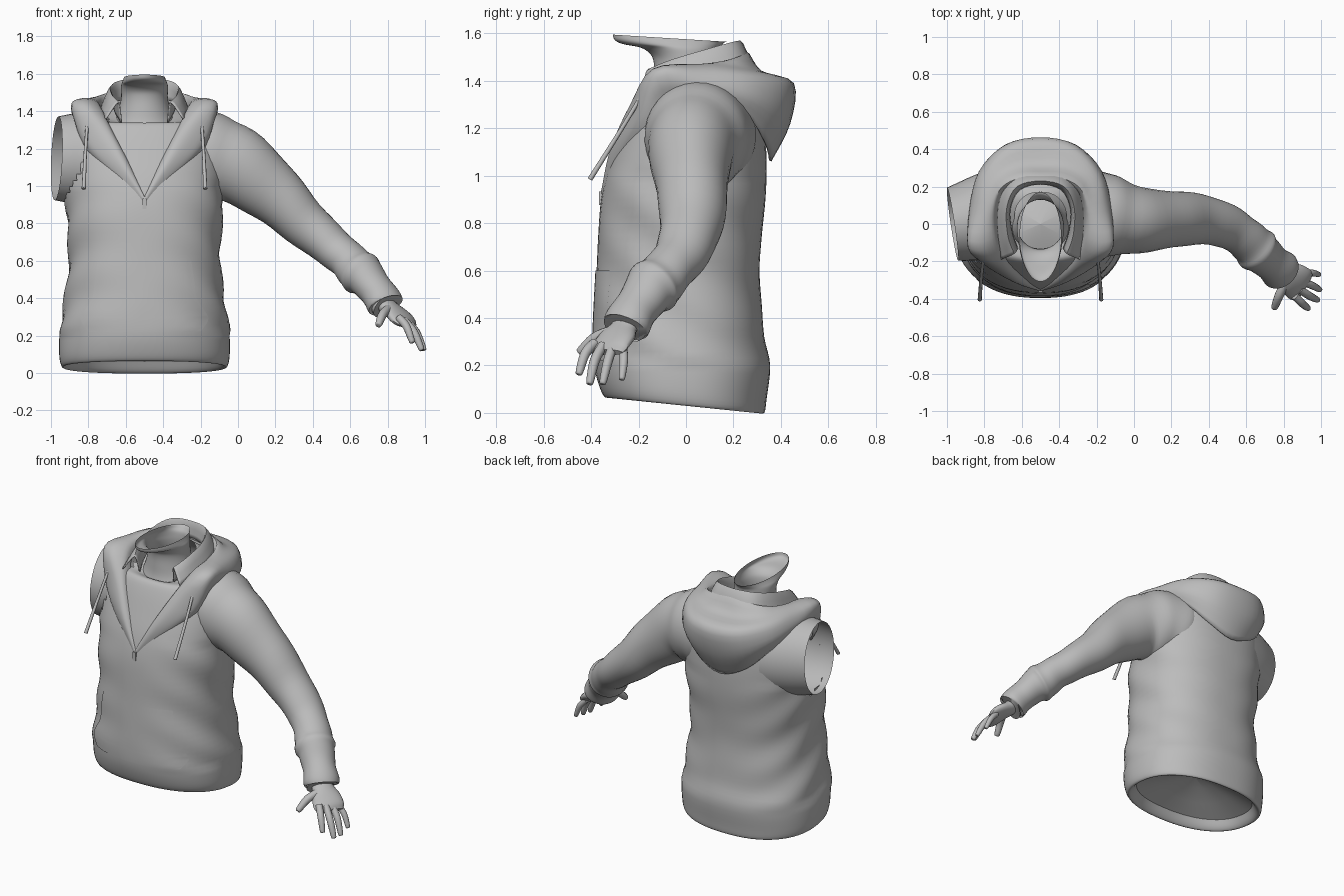
import bpy, bmesh, math
from mathutils import Vector

if "Cube" in bpy.data.objects:
    bpy.data.objects.remove(bpy.data.objects["Cube"])

MID = -0.5  # body centre line
grey = bpy.data.materials.new("soft grey")
grey.use_nodes = True
grey.diffuse_color = (0.5, 0.5, 0.5, 1)
grey.node_tree.nodes["Principled BSDF"].inputs["Base Color"].default_value = (0.5, 0.5, 0.5, 1)


def finish(name, bm, angle=50):
    bmesh.ops.remove_doubles(bm, verts=bm.verts, dist=0.0005)
    bmesh.ops.recalc_face_normals(bm, faces=bm.faces)
    mesh = bpy.data.meshes.new(name)
    bm.to_mesh(mesh)
    bm.free()
    mesh.materials.append(grey)
    ob = bpy.data.objects.new(name, mesh)
    bpy.context.collection.objects.link(ob)
    bpy.ops.object.select_all(action='DESELECT')
    ob.select_set(True)
    bpy.context.view_layer.objects.active = ob
    bpy.ops.object.shade_smooth_by_angle(angle=math.radians(angle))
    return ob


def smooth(rows, steps):
    """Catmull-Rom interpolation through rows of numbers."""
    out = []
    for i in range(len(rows) - 1):
        a, b, c, d = rows[max(i - 1, 0)], rows[i], rows[i + 1], rows[min(i + 2, len(rows) - 1)]
        for s in range(steps):
            t = s / steps
            out.append([q + t * (r - p) / 2 + t * t * (2 * p - 5 * q + 4 * r - w) / 2
                        + t ** 3 * (3 * q - p - 3 * r + w) / 2 for p, q, r, w in zip(a, b, c, d)])
    return out + [list(rows[-1])]


def loft(rings, closed=True, cap=False):
    bm = bmesh.new()
    vs = [[bm.verts.new(p) for p in r] for r in rings]
    n = len(vs[0])
    for a, b in zip(vs, vs[1:]):
        for i in range(n if closed else n - 1):
            j = (i + 1) % n
            bm.faces.new((a[i], a[j], b[j], b[i]))
    if cap:
        bm.faces.new(vs[0])
        bm.faces.new(vs[-1])
    return bm


def body_ring(zf, zb, hx, yf, yb, power=2.3, wrinkle=0.0, n=64):
    """Upright cross-section with its own front and back height."""
    pts = []
    for i in range(n):
        a = math.tau * i / n
        c, s = math.cos(a), math.sin(a)
        x = math.copysign(abs(c) ** (2 / power), c)
        y = math.copysign(abs(s) ** (2 / power), s)
        z = zf + (zb - zf) * (y + 1) / 2
        k = 1 + wrinkle * abs(c) * math.sin(24 * z + 5 * y + 2 * c)
        pts.append(Vector((MID + hx * x * k, (yf + yb) / 2 + (yb - yf) / 2 * y * k, z)))
    return pts


def tube(name, rows, n=24, steps=4, cap=True, wrinkle=0.0):
    """Sweep of rows (x, y, z, side radius, upper radius)."""
    rows = smooth(rows, steps)
    centres = [Vector(r[:3]) for r in rows]
    rings = []
    for i, (c, r) in enumerate(zip(centres, rows)):
        d = (centres[min(i + 1, len(rows) - 1)] - centres[max(i - 1, 0)]).normalized()
        u = d.cross(Vector((0, 0, 1))).normalized()
        v = u.cross(d)
        ring = []
        for k in range(n):
            a = math.tau * k / n
            f = 1 + wrinkle * math.sin(i * 1.1 + 2 * math.sin(a))
            ring.append(c + f * (u * r[3] * math.cos(a) + v * r[4] * math.sin(a)))
        rings.append(ring)
    return finish(name, loft(rings, cap=cap))


def draped(name, half, steps, thickness):
    """Half of a garment edge, front to back, mirrored across the body."""
    width = len(half[0])
    # a mirrored extra station keeps the back of the drape round
    half = half + [[(-x, y, z) for x, y, z in half[-2]]]
    flat = smooth([[v for p in s for v in p] for s in half], steps)[:-steps]
    right = [smooth([r[3 * k:3 * k + 3] for k in range(width)], steps) for r in flat]
    rings = [[(MID + x, y, z) for x, y, z in r] for r in right]
    rings += [[(MID - x, y, z) for x, y, z in r] for r in reversed(right)]
    ob = finish(name, loft(rings, closed=False))
    m = ob.modifiers.new("cloth", 'SOLIDIFY')
    m.thickness = thickness
    return ob


# Sweatshirt body: hem turned inward, waistband, chest, shoulders, neckline
body_rows = [
    (.12, .06, .39, -.29, .28), (.08, .01, .415, -.315, .305), (.065, .0, .44, -.34, .33),
    (.11, .06, .455, -.365, .34), (.2, .2, .455, -.387, .355), (.32, .32, .44, -.39, .33),
    (.45, .45, .42, -.385, .32), (.6, .6, .405, -.377, .31), (.75, .75, .41, -.37, .32),
    (.9, .9, .422, -.358, .335), (1.03, 1.03, .425, -.328, .34), (1.16, 1.16, .425, -.28, .335),
    (1.27, 1.27, .4, -.235, .32), (1.33, 1.36, .36, -.2, .29), (1.335, 1.42, .28, -.165, .24),
    (1.31, 1.48, .14, -.13, .17)]
bm = loft([body_ring(*r, wrinkle=.018 if .2 < r[0] < 1.0 else 0) for r in smooth(body_rows, 4)])
hole = [f for f in bm.faces for c in [f.calc_center_median()]
        if c.x < -.7 and ((c.y - .01) / .215) ** 2 + ((c.z - 1.15) / .235) ** 2 < 1]
bmesh.ops.delete(bm, geom=hole, context='FACES')
body = finish("sweatshirt_body", bm)

# Lining that closes the inside of the waist
lining = [(.12, .06, .39, -.29, .28), (.16, .13, .25, -.19, .19), (.2, .19, .12, -.09, .09), (.22, .22, .001, 0, .001)]
finish("waist_lining", loft([body_ring(*r) for r in lining]))

# Open right armhole, flaring into the chest
rings = []
for x, cy, ry, rz, slant in ((-.74, .05, .25, .26, 0), (-.82, .04, .235, .25, .0), (-.88, .025, .22, .242, .05),
                             (-.93, .01, .207, .232, .1), (-.97, 0, .195, .224, .15)):
    rings.append([(x - slant * ry * math.cos(a) + .01 * math.sin(a), cy + ry * math.cos(a), 1.148 + rz * math.sin(a))
                  for a in (math.tau * i / 40 for i in range(40))])
finish("right_armhole", loft(rings))

# Left sleeve with bunched forearm and cuff
tube("left_sleeve", [
    (-.26, .055, 1.165, .24, .24), (-.18, .05, 1.16, .23, .24), (-.09, .035, 1.135, .207, .228),
    (.03, .02, 1.085, .176, .2), (.2, .025, .95, .152, .16), (.35, .025, .805, .135, .13),
    (.49, -.01, .685, .118, .11), (.58, -.065, .61, .11, .102), (.63, -.11, .56, .115, .11),
    (.66, -.14, .53, .122, .12), (.69, -.165, .5, .108, .102), (.74, -.21, .44, .1, .09),
    (.785, -.25, .375, .108, .094), (.79, -.255, .366, .095, .08), (.77, -.24, .395, .07, .06)],
    n=32, cap=False, wrinkle=.015)

# Hand
tube("left_palm", [(.75, -.225, .41, .06, .045), (.8, -.265, .355, .066, .042), (.85, -.295, .315, .09, .038),
                   (.89, -.325, .275, .095, .03), (.91, -.338, .255, .082, .016)], n=20)
fingers = {
    "thumb": ((.81, -.31, .345), (.775, -.385, .315), (.752, -.445, .26), .024),
    "index_finger": ((.86, -.385, .295), (.9, -.425, .25), (.93, -.45, .17), .021),
    "middle_finger": ((.885, -.35, .285), (.94, -.385, .22), (.98, -.405, .13), .021),
    "ring_finger": ((.905, -.31, .275), (.955, -.33, .215), (.992, -.35, .13), .02),
    "little_finger": ((.91, -.265, .27), (.955, -.262, .22), (.988, -.27, .148), .018)}
for name, (a, b, c, r) in fingers.items():
    tip = Vector(c) + (Vector(c) - Vector(b)).normalized() * .008
    tube("left_" + name, [(*a, r, r), (*b, r, r), (*c, r * .75, r * .75), (*tip, r * .3, r * .3)], n=12)

# Neck opening out into the underside of the chin
neck_rows = [(1.26, 1.3, .2, -.17, .17), (1.34, 1.37, .16, -.142, .15), (1.41, 1.43, .135, -.135, .135),
             (1.47, 1.47, .125, -.135, .13), (1.51, 1.5, .125, -.148, .13), (1.54, 1.53, .125, -.19, .135),
             (1.555, 1.55, .12, -.265, .15), (1.572, 1.56, .115, -.3, .16), (1.595, 1.565, .11, -.308, .17)]
finish("neck", loft([body_ring(*r, power=2) for r in smooth(neck_rows, 4)]))

# Folded shirt collar
draped("shirt_collar", [
    [(.12, -.13, 1.34), (.14, -.16, 1.45), (.21, -.19, 1.36)],
    [(.15, -.04, 1.39), (.175, -.06, 1.49), (.23, -.08, 1.39)],
    [(.16, .08, 1.44), (.18, .09, 1.535), (.23, .1, 1.43)],
    [(.11, .18, 1.46), (.125, .2, 1.565), (.16, .25, 1.46)],
    [(0, .21, 1.47), (0, .23, 1.57), (0, .28, 1.47)]], 4, .008)

# Lowered hood running from the zip, over the shoulders, to the back
draped("hood", [
    [(0, -.33, .95), (0, -.355, .94), (0, -.36, .92), (0, -.358, .91), (0, -.355, .9), (0, -.34, .88)],
    [(.075, -.25, 1.12), (.085, -.3, 1.12), (.11, -.32, 1.11), (.15, -.308, 1.1), (.18, -.285, 1.08), (.2, -.25, 1.07)],
    [(.17, -.15, 1.3), (.18, -.22, 1.3), (.22, -.24, 1.29), (.28, -.225, 1.27), (.32, -.2, 1.23), (.33, -.14, 1.2)],
    [(.22, -.07, 1.38), (.24, -.1, 1.43), (.31, -.14, 1.45), (.38, -.13, 1.44), (.385, -.11, 1.38), (.35, -.07, 1.31)],
    [(.23, .06, 1.4), (.25, .05, 1.46), (.3, .06, 1.47), (.355, .07, 1.44), (.38, .08, 1.38), (.36, .08, 1.31)],
    [(.2, .16, 1.43), (.22, .18, 1.49), (.25, .23, 1.46), (.31, .27, 1.42), (.33, .28, 1.33), (.31, .25, 1.26)],
    [(.11, .2, 1.45), (.13, .24, 1.51), (.14, .31, 1.445), (.18, .415, 1.4), (.195, .41, 1.26), (.18, .34, 1.13)],
    [(0, .21, 1.46), (0, .255, 1.525), (0, .32, 1.44), (0, .455, 1.39), (0, .44, 1.22), (0, .36, 1.06)]], 4, .012)

# Drawstrings
for side, s in (("left", 1), ("right", -1)):
    tube(side + "_drawstring", [(MID + s * .3, -.15, 1.4, .009, .009), (MID + s * .315, -.27, 1.2, .009, .009),
                                (MID + s * .325, -.405, .985, .011, .011)], n=8)

# Zip pull tab
bm = bmesh.new()
bmesh.ops.create_cube(bm, size=1)
for v in bm.verts:
    v.co = (MID + v.co.x * .02, -.36 + v.co.y * .012, .905 + v.co.z * .055)
finish("zip_pull", bm, 30)

# Front pouch pocket hugging the body, with curved hand openings
rows = [(.22, .3), (.28, .34), (.32, .33), (.4, .28), (.5, .265), (.6, .25)]
pocket = finish("front_pocket", loft(
    [[(MID + w * (i / 12 - 1), -.6, z) for i in range(25)] for z, w in smooth(rows, 4)], closed=False))
wrap = pocket.modifiers.new("hug", 'SHRINKWRAP')
wrap.target = body
wrap.wrap_method = 'PROJECT'
wrap.use_project_y = True
wrap.use_negative_direction = False
wrap.use_positive_direction = True
wrap.offset = .005
